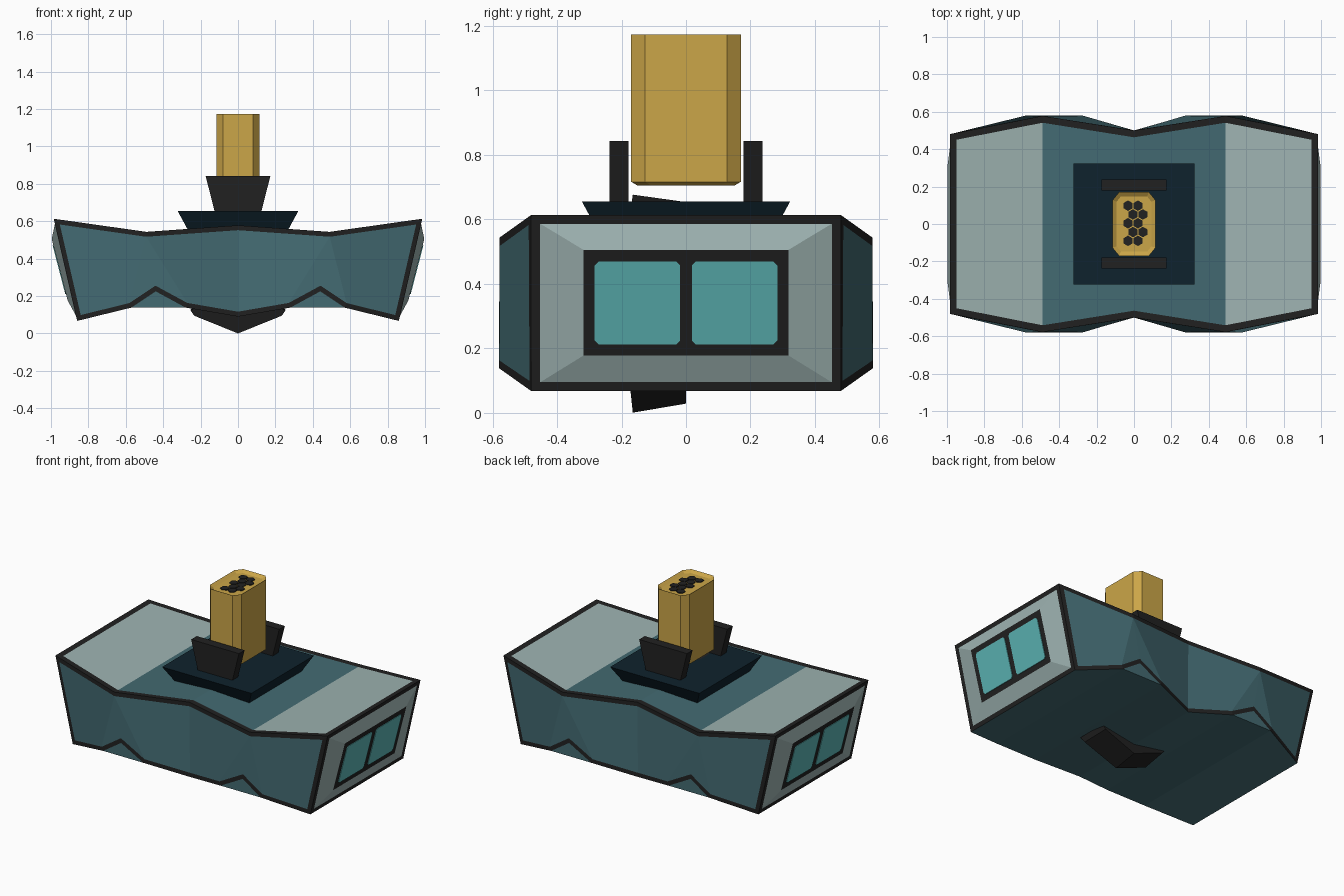
import bpy, bmesh, math

if "Cube" in bpy.data.objects:
    bpy.data.objects.remove(bpy.data.objects["Cube"])

COLOURS = {
    "teal": (0.056, 0.145, 0.168), "pale_grey": (0.34, 0.45, 0.44),
    "black_trim": (0.015, 0.015, 0.015), "gold": (0.60, 0.38, 0.065),
    "glass_aqua": (0.11, 0.47, 0.47), "navy": (0.0045, 0.016, 0.026),
}
MATS = {}
for n, c in COLOURS.items():
    MATS[n] = bpy.data.materials.new(n)
    MATS[n].diffuse_color = (*c, 1)
TEAL, GREY, BLACK = 0, 1, 2


def finish(bm, name, mats):
    me = bpy.data.meshes.new(name)
    bm.to_mesh(me)
    bm.free()
    for m in mats:
        me.materials.append(MATS[m])
    ob = bpy.data.objects.new(name, me)
    bpy.context.collection.objects.link(ob)
    return ob


def loft_bm(lower, upper):
    """Closed solid between two rings of equal point count."""
    bm = bmesh.new()
    a = [bm.verts.new(p) for p in lower]
    b = [bm.verts.new(p) for p in upper]
    n = len(a)
    bm.faces.new(a)
    bm.faces.new(b)
    for i in range(n):
        bm.faces.new((a[i], a[(i + 1) % n], b[(i + 1) % n], b[i]))
    bmesh.ops.recalc_face_normals(bm, faces=bm.faces)
    return bm


def rect(w, d, z, y=0):
    return [(-w, y - d, z), (w, y - d, z), (w, y + d, z), (-w, y + d, z)]


def octagon(w, d, cx, cy, z):
    return [(w, d - cy, z), (w - cx, d, z), (cx - w, d, z), (-w, d - cy, z),
            (-w, cy - d, z), (cx - w, -d, z), (w - cx, -d, z), (w, cy - d, z)]


# Hull: one quarter is modelled, then mirrored twice
bm = bmesh.new()
top = [(.985, .48, .613), (.49, .578, .543), (0, .5, .578)]
low = [(.86, .48, .067), (.57, .58, .138), (.28, .58, .138), (0, .5, .09)]
T = [bm.verts.new(p) for p in top]
B = [bm.verts.new(p) for p in low]
t = [bm.verts.new((x, 0, z)) for x, y, z in top]
b = [bm.verts.new((x, 0, z)) for x, y, z in low]
A = bm.verts.new((.44, .58, .225))
tag = bm.faces.layers.int.new("part")


def face(vs, part, mat=TEAL):
    f = bm.faces.new(vs)
    f[tag], f.material_index = part, mat


face((T[0], T[1], t[1], t[0]), 1, GREY)            # roof
face((T[1], T[2], t[2], t[1]), 1)
for vs in ((T[0], T[1], B[1], B[0]), (T[1], A, B[1]),
           (T[1], B[2], A), (T[1], T[2], B[3], B[2])):
    face(vs, 2)                                    # side wall
face((B[1], A, B[2]), 0)                           # fill below arch
for i in range(3):
    face((B[i], B[i + 1], b[i + 1], b[i]), 0)      # underside
face((T[0], B[0], b[0], t[0]), 3, GREY)            # end

for axis in "XY":
    bmesh.ops.mirror(bm, geom=bm.verts[:] + bm.edges[:] + bm.faces[:],
                     axis=axis, merge_dist=0.0005)
bmesh.ops.remove_doubles(bm, verts=bm.verts, dist=0.0005)
bmesh.ops.recalc_face_normals(bm, faces=bm.faces)


def inset(faces, width, mat):
    r = bmesh.ops.inset_region(bm, faces=faces, thickness=width,
                               use_even_offset=True, use_boundary=True)
    for f in r["faces"]:
        f.material_index, f[tag] = mat, 0


def end_x(z):
    return 1 - .085 * (.505 - z) / .328


# Black trim around each panel
inset([f for f in bm.faces if f[tag] == 1], .036, BLACK)
for s in (-1, 1):
    inset([f for f in bm.faces if f[tag] == 2
           and f.calc_center_median().y * s > 0], .026, BLACK)
# Ends: trim, bulging grey bevel, black window frame
for s in (-1, 1):
    fs = [f for f in bm.faces if f[tag] == 3 and f.calc_center_median().x * s > 0]
    inset(fs, .028, BLACK)
    inset(fs, .1, GREY)
    for v in {v for f in fs for v in f.verts}:
        z = .505 if v.co.z > .34 else .177
        y = 0 if abs(v.co.y) < .05 else math.copysign(.318, v.co.y)
        v.co = (s * (end_x(z) - .004), y, z)
    for f in fs:
        f.material_index = BLACK
finish(bm, "hull", ["teal", "pale_grey", "black_trim"])

# Window panes on both ends
for s in (-1, 1):
    for side, yc in (("front", -.151), ("back", .151)):
        ring = [(y + yc, z + .34) for y, z, _ in octagon(.132, .129, .012, .012, 0)]
        finish(loft_bm([(s * (end_x(z) - .006), y, z) for y, z in ring],
                       [(s * end_x(z), y, z) for y, z in ring]),
               f"window_{side}_{'right' if s > 0 else 'left'}", ["glass_aqua"])

# Flared roof mount and its two brackets
finish(loft_bm(rect(.255, .255, .53), rect(.323, .323, .655)), "roof_mount", ["navy"])
for n, y in (("front", -.208), ("back", .208)):
    finish(loft_bm(rect(.122, .029, .64, y), rect(.173, .029, .842, y)),
           n + "_bracket", ["black_trim"])

# Gold box with recessed top
bm = loft_bm(octagon(.095, .15, .035, .043, .704), octagon(.115, .17, .035, .043, .716))
cap = max(bm.faces, key=lambda f: f.calc_center_median().z)
r = bmesh.ops.extrude_face_region(bm, geom=[cap])
bmesh.ops.delete(bm, geom=[cap], context="FACES_ONLY")
bmesh.ops.translate(bm, vec=(0, 0, 1.172 - .716),
                    verts=[g for g in r["geom"] if isinstance(g, bmesh.types.BMVert)])
bmesh.ops.recalc_face_normals(bm, faces=bm.faces)
cap = max(bm.faces, key=lambda f: f.calc_center_median().z)
bmesh.ops.inset_region(bm, faces=[cap], thickness=.022, depth=-.015,
                       use_even_offset=True, use_boundary=True)
finish(bm, "gold_box", ["gold"])

# Honeycomb of vent holes
for row in range(5):
    for col in range(2):
        cx = -.032 + .053 * col + .0265 * (row % 2)
        cy = .098 - .047 * row
        hexa = [(cx + .028 * math.sin(k * math.pi / 3),
                 cy + .028 * math.cos(k * math.pi / 3)) for k in range(6)]
        finish(loft_bm([(x, y, 1.154) for x, y in hexa],
                       [(x, y, 1.161) for x, y in hexa]),
               f"vent_{row}_{col}", ["black_trim"])

# V-shaped keel below, and its tip showing above the mount
finish(loft_bm([(0, -.165, 0), (.235, -.175, .095), (.255, -.19, .125),
                (0, -.2, .2), (-.255, -.19, .125), (-.235, -.175, .095)],
               [(0, 0, .028), (.22, 0, .112), (.24, 0, .14),
                (0, 0, .2), (-.24, 0, .14), (-.22, 0, .112)]), "keel", ["black_trim"])
finish(loft_bm([(-.09, -.17, .64), (.09, -.17, .64), (0, -.165, .676)],
               [(-.09, 0, .64), (.09, 0, .64), (0, 0, .653)]), "keel_tip", ["black_trim"])

for m in bpy.data.materials:
    if m.users and not m.is_grease_pencil:
        m.use_nodes = True
        m.node_tree.nodes["Principled BSDF"].inputs["Base Color"].default_value = m.diffuse_color
